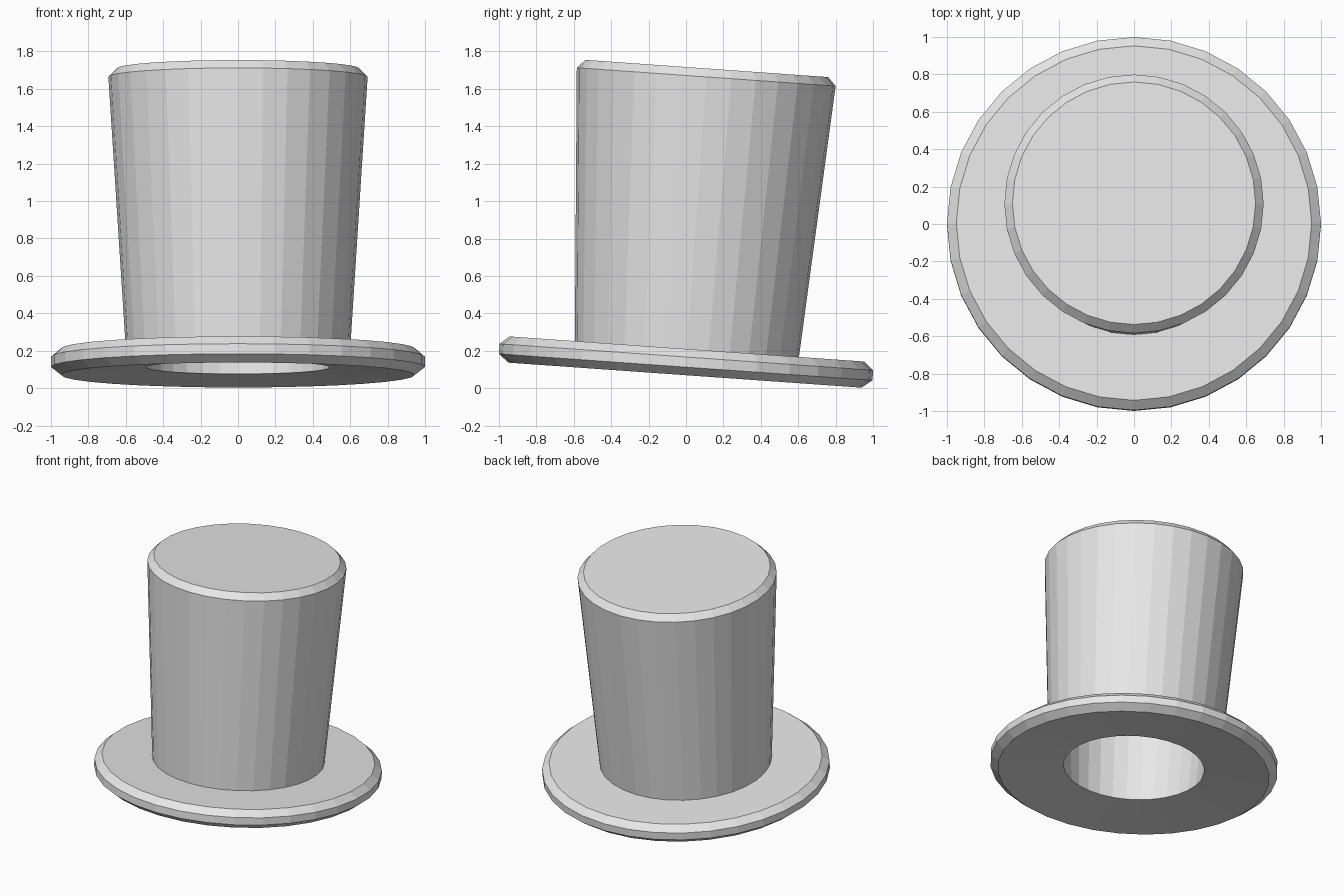
import bpy, bmesh, math
from mathutils import Matrix

if "Cube" in bpy.data.objects:
    bpy.data.objects.remove(bpy.data.objects["Cube"])

SEGMENTS = 32
TILT = Matrix.Translation((0, 0, 0.14)) @ Matrix.Rotation(math.radians(-4.05), 4, 'X')

grey = bpy.data.materials.new("light grey")
grey.diffuse_color = (0.8, 0.8, 0.8, 1)
grey.use_nodes = True
grey.node_tree.nodes["Principled BSDF"].inputs["Base Color"].default_value = grey.diffuse_color


def lathe(name, profile):
    """Revolve (radius, height) points about z; a zero radius becomes a single pole."""
    bm = bmesh.new()
    rings = []
    for r, z in profile:
        angles = [2 * math.pi * i / SEGMENTS for i in range(SEGMENTS)]
        rings.append([bm.verts.new((r * math.cos(a), r * math.sin(a), z)) for a in angles])
    for low, high in zip(rings, rings[1:]):
        for i in range(SEGMENTS):
            j = (i + 1) % SEGMENTS
            bm.faces.new((low[i], low[j], high[j], high[i]))
    # flat discs closing both ends: top of the crown and ceiling of the hollow
    bm.faces.new(rings[0])
    bm.faces.new(rings[-1])
    bmesh.ops.recalc_face_normals(bm, faces=bm.faces)
    bm.transform(TILT)
    mesh = bpy.data.meshes.new(name)
    bm.to_mesh(mesh)
    bm.free()
    mesh.materials.append(grey)
    obj = bpy.data.objects.new(name, mesh)
    bpy.context.collection.objects.link(obj)


lathe("top_hat", [
    (0.585, 1.47), (0.49, -0.03),                                # hollow inside
    (0.945, -0.07), (1.0, -0.027), (1.0, 0.027), (0.95, 0.07),   # bevelled brim
    (0.60, 0.07), (0.693, 1.527), (0.65, 1.572),                 # crown and bevelled lid
])
